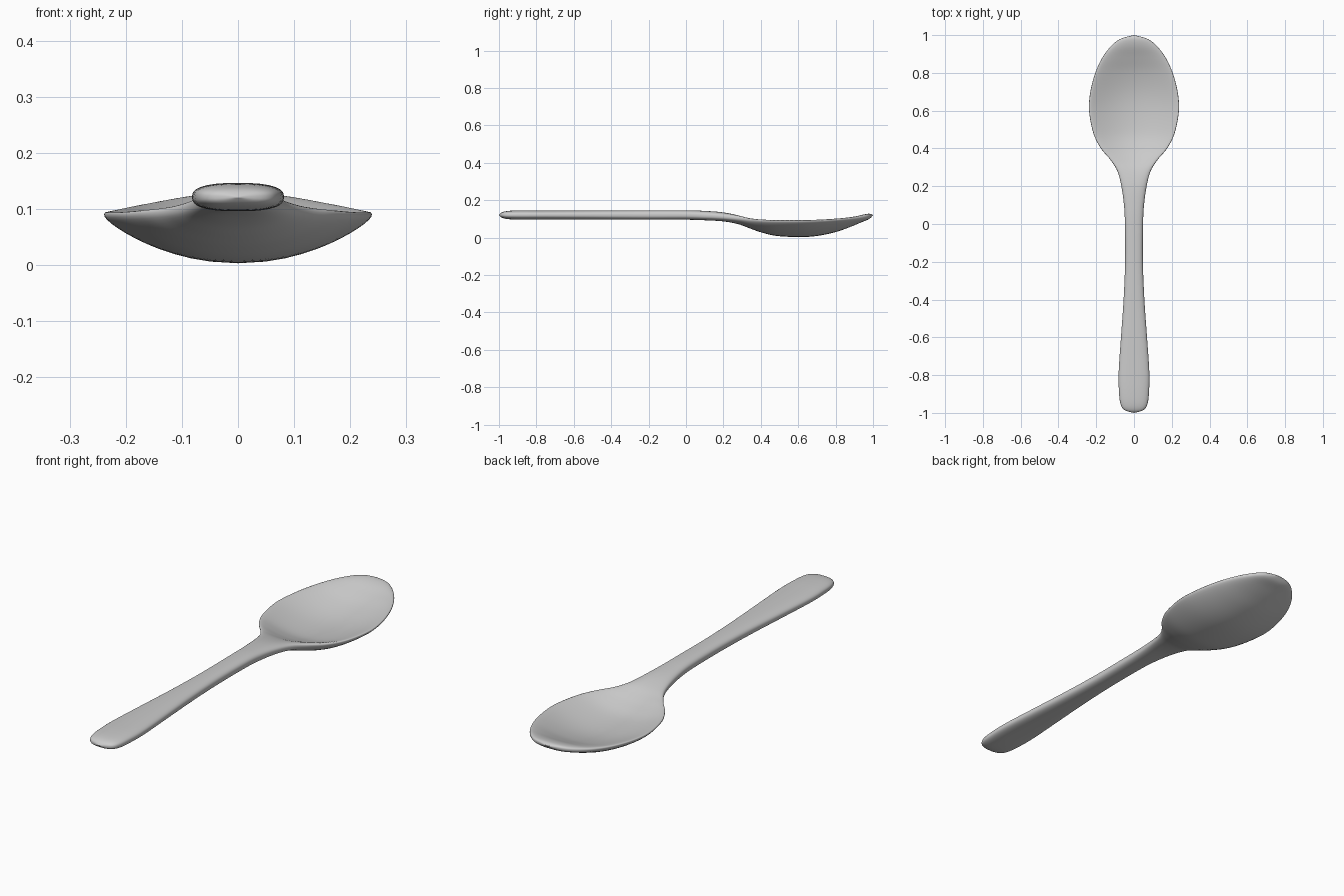
import bpy, bmesh, math
from mathutils import Vector

if "Cube" in bpy.data.objects:
    bpy.data.objects.remove(bpy.data.objects["Cube"])

# Stations along the spoon: y, half width, rim mid height, half thickness, centre sag
STATIONS = [
    (-1.0, 0.0, .121, 0, 0), (-.985, .05, .121, .014, 0), (-.95, .072, .121, .022, 0),
    (-.88, .080, .121, .025, 0), (-.78, .081, .121, .025, 0), (-.6, .069, .121, .025, 0),
    (-.4, .055, .121, .025, 0), (-.2, .047, .121, .025, 0), (0, .048, .121, .025, 0),
    (.1, .053, .118, .025, 0), (.2, .067, .112, .024, .001), (.28, .088, .104, .023, .009),
    (.34, .125, .096, .022, .024), (.4, .175, .092, .021, .042), (.48, .215, .090, .020, .060),
    (.6, .238, .090, .020, .067), (.7, .231, .092, .020, .063), (.8, .205, .097, .020, .047),
    (.88, .168, .103, .020, .025), (.94, .123, .109, .019, .007), (.98, .072, .115, .014, .001),
    (1.0, 0, .120, 0, 0),
]
SIDES, STEPS, POWER = 48, 5, 2.6


def smooth_path(points):
    # Catmull-Rom interpolation through the stations
    rows = [Vector(p) for p in points]
    rows = [rows[0]] + rows + [rows[-1]]
    out = []
    for i in range(1, len(rows) - 2):
        a, b, c, d = rows[i - 1:i + 3]
        for k in range(STEPS):
            t = k / STEPS
            out.append(.5 * (2 * b + (c - a) * t + (2 * a - 5 * b + 4 * c - d) * t * t
                             + (3 * b - a - 3 * c + d) * t ** 3))
    return out + [rows[-1]]


def rounded(v):
    return math.copysign(abs(v) ** (2 / POWER), v)


bm = bmesh.new()
rings = []
for y, w, z, t, sag in smooth_path(STATIONS):
    ring = []
    for k in range(SIDES):
        a = 2 * math.pi * k / SIDES
        u, v = rounded(math.cos(a)), rounded(math.sin(a))
        ring.append(bm.verts.new((w * u, y, z + t * v - sag * (1 - u * u))))
    rings.append(ring)

# Skin the sections into one continuous bowl and handle
for r, s in zip(rings, rings[1:]):
    for k in range(SIDES):
        j = (k + 1) % SIDES
        bm.faces.new((r[k], r[j], s[j], s[k]))
bmesh.ops.remove_doubles(bm, verts=bm.verts, dist=1e-5)
bmesh.ops.recalc_face_normals(bm, faces=bm.faces)
for f in bm.faces:
    f.smooth = True

mesh = bpy.data.meshes.new("spoon")
bm.to_mesh(mesh)
bm.free()
bpy.context.collection.objects.link(bpy.data.objects.new("spoon", mesh))
